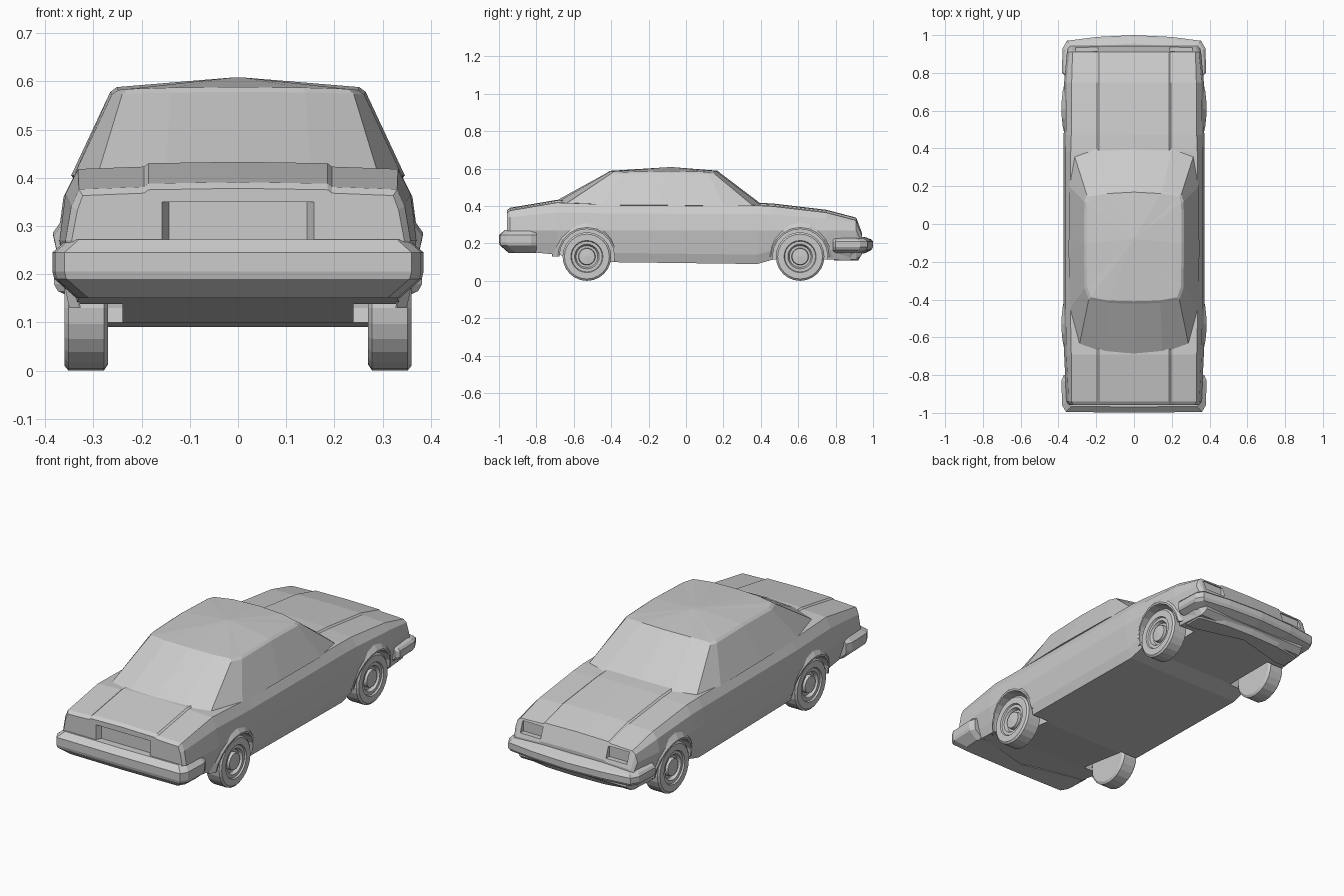
import bpy, bmesh
from math import sin, cos, pi, radians
from mathutils import Vector

if "Cube" in bpy.data.objects:
    bpy.data.objects.remove(bpy.data.objects["Cube"])


def loft(name, rings, closed_path=False):
    """Skin a list of closed point loops, capping both ends unless the path closes."""
    bm = bmesh.new()
    rows = [[bm.verts.new(p) for p in ring] for ring in rings]
    n = len(rows[0])
    pairs = list(zip(rows, rows[1:])) + ([(rows[-1], rows[0])] if closed_path else [])
    for a, b in pairs:
        for i in range(n):
            j = (i + 1) % n
            bm.faces.new((a[i], a[j], b[j], b[i]))
    if not closed_path:
        bm.faces.new(rows[0])
        bm.faces.new(rows[-1])
    bmesh.ops.recalc_face_normals(bm, faces=bm.faces)
    mesh = bpy.data.meshes.new(name)
    bm.to_mesh(mesh)
    bm.free()
    obj = bpy.data.objects.new(name, mesh)
    bpy.context.collection.objects.link(obj)
    return obj


def mirrored(half):
    """Complete a half outline that starts and ends on x = 0."""
    return half + [(-x, y, z) for x, y, z in reversed(half) if x > 0]


def cut(target, cutter):
    cutter.hide_render = True
    cutter.hide_viewport = True
    cutter.display_type = 'WIRE'
    m = target.modifiers.new(cutter.name, 'BOOLEAN')
    m.operation = 'DIFFERENCE'
    m.solver = 'EXACT'
    m.object = cutter


def mirror_x(obj):
    m = obj.modifiers.new("mirror", 'MIRROR')
    m.use_axis = (True, False, False)


# Lower body: y, bottom z, half width, top z, half width of deck edge
stations = [
    (-.957, .20, .345, .375, .322), (-.94, .165, .358, .388, .33),
    (-.69, .14, .37, .43, .332), (-.40, .10, .374, .42, .338),
    (.38, .09, .374, .415, .335), (.47, .115, .372, .41, .332),
    (.75, .115, .37, .377, .33), (.91, .115, .355, .335, .325),
    (.942, .14, .345, .25, .33)]


def body_section(y, zb, w, zt, xt):
    zm = min(.27, zt - .05)
    half = [(0, y, zb), (w - .035, y, zb), (w - .018, y, zb + .05), (w, y, zm),
            (w - .012, y, zm + .6 * (zt - zm)), (xt, y, zt - .012),
            (.195, y, zt - .007), (.186, y, zt), (0, y, zt + .003)]
    return mirrored(half)


body = loft("car_body", [body_section(*s) for s in stations])

# Wheel wells
AXLES = {"rear": -.53, "front": .61}
R_WHEEL = .13
for end, yc in AXLES.items():
    for side in (-1, 1):
        rings = [[(side * x, yc + .148 * cos(a), R_WHEEL + .148 * sin(a))
                  for a in (2 * pi * i / 20 for i in range(20))] for x in (.24, .5)]
        cut(body, loft(f"{end}_well_cutter", rings))

# Rear plate recess, with slanted sides
plate = loft("plate_recess_cutter", [
    [(-w, y, .265), (w, y, .265), (w, y, .35), (-w, y, .35)]
    for y, w in ((-.99, .175), (-.93, .143))])
cut(body, plate)

# Headlight recesses
for side in (-1, 1):
    lamp = loft("headlight_cutter", [
        [(side * x, y, z) for x, z in ((.19, .258), (.31, .258), (.31, .315), (.19, .315))]
        for y in (.908, 1.0)])
    cut(body, lamp)

# Cabin: base outline, roof edge, roof chamfer and low crown
base = [(0, .41, .405), (.20, .40, .405), (.315, .36, .40), (.343, .20, .40),
        (.346, -.15, .405), (.34, -.45, .405), (.29, -.645, .41), (.15, -.69, .42),
        (0, -.70, .425)]
edge = [(0, .18, .579), (.15, .172, .577), (.25, .155, .57), (.263, .12, .572),
        (.265, -.10, .578), (.262, -.34, .572), (.24, -.40, .574), (.14, -.418, .577),
        (0, -.422, .578)]
chamfer = [(x * .95, -.1 + (y + .1) * .96, z + .01) for x, y, z in edge]
crown = [(x * .04, -.08 + (y + .08) * .04, .608) for x, y, z in edge]
loft("cabin", [mirrored(r) for r in (base, edge, chamfer, crown)])


# Bumpers: plan outlines stacked through (z, inset) layers
def bumper(name, outline, layers, end):
    rings = []
    for z, inset in layers:
        half = [(max(x - inset, 0) if x else 0, y - end * inset if abs(y) > .9 else y, z)
                for x, y in outline]
        rings.append(mirrored(half))
    return loft(name, rings)


bumper("rear_bumper",
       [(0, -.999), (.36, -.995), (.38, -.96), (.385, -.83), (.372, -.80), (.34, -.80), (0, -.92)],
       [(.15, .05), (.19, .004), (.205, 0), (.245, 0), (.252, .008), (.272, .03)], -1)
bumper("front_bumper",
       [(0, 1.0), (.20, .99), (.355, .97), (.378, .93), (.382, .80), (.365, .785), (.33, .785), (0, .88)],
       [(.145, .05), (.165, .008), (.18, 0), (.21, 0), (.222, .01), (.235, .045)], 1)
bumper("front_air_dam",
       [(0, .955), (.20, .95), (.335, .925), (.352, .88), (.352, .79), (.30, .79), (0, .86)],
       [(.108, .035), (.125, .025), (.17, 0)], 1)

# Flared wheel arch lips
for end, yc in AXLES.items():
    rings = []
    for i in range(11):
        a = pi * i / 10
        out = .349 + .034 * sin(a)
        rings.append([(x, yc + r * cos(a), R_WHEEL + r * sin(a))
                      for x, r in ((.33, .147), (out, .147), (out + .001, .156), (out - .022, .188), (.33, .188))])
    mirror_x(loft(f"{end}_wheel_arch", rings))

# Wheels: lathed tyre, rim dish and hub
wheel_profile = [(.27, .0005), (.27, .118), (.278, .13), (.352, .13), (.36, .12),
                 (.36, .086), (.352, .082), (.352, .066), (.335, .058), (.335, .046),
                 (.352, .043), (.355, .0005)]
for end, yc in AXLES.items():
    rings = [[(x, yc + r * cos(a), R_WHEEL + r * sin(a))
              for a in (2 * pi * i / 24 for i in range(24))] for x, r in wheel_profile]
    mirror_x(loft(f"{end}_wheel", rings))
